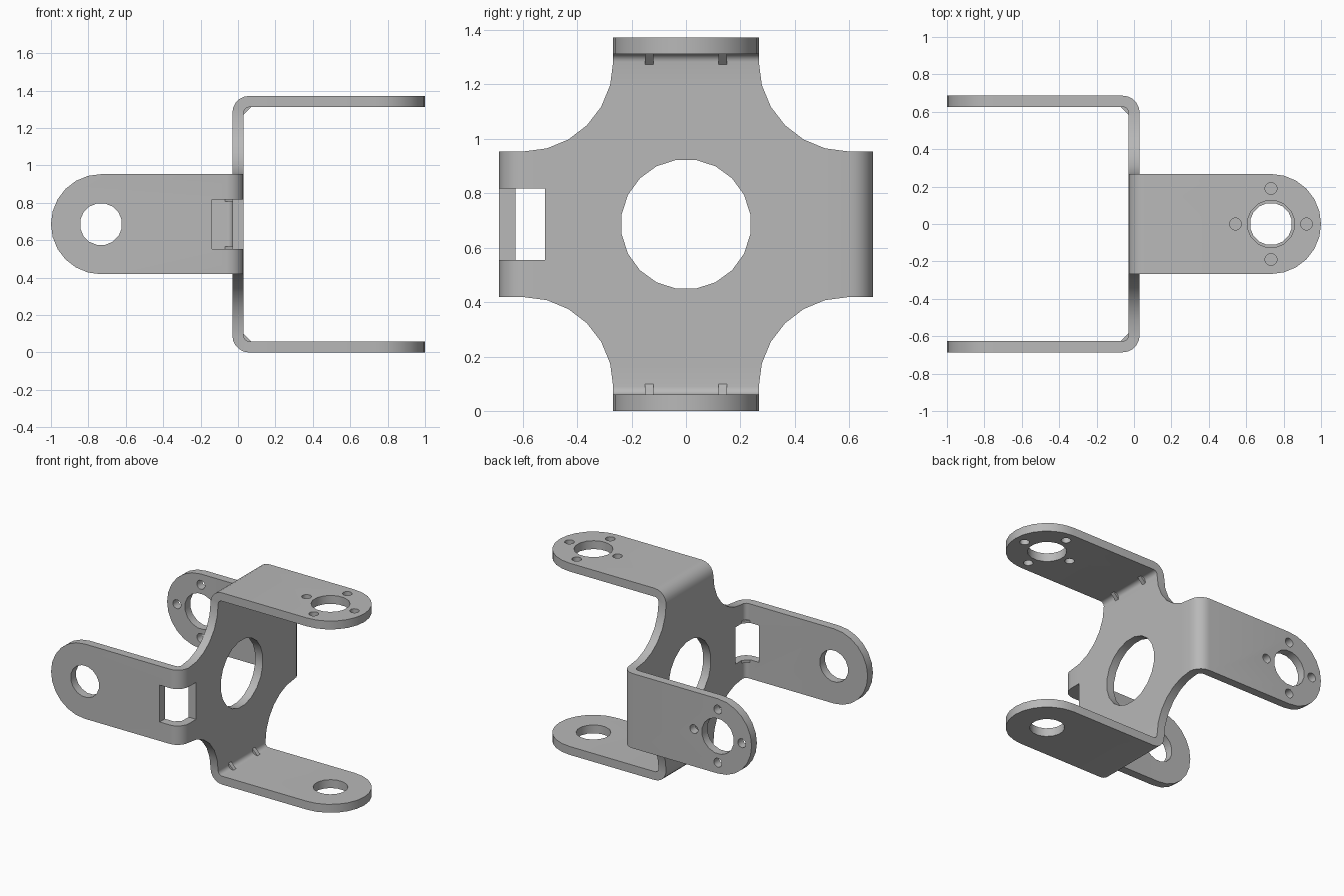
import bpy, bmesh
from math import sin, cos, pi, radians
from mathutils import Matrix, Vector

if "Cube" in bpy.data.objects:
    bpy.data.objects.remove(bpy.data.objects["Cube"], do_unlink=True)

H = 0.686              # half height; also the centre height
T = 0.06               # sheet thickness
W = 0.2675             # half width of an arm
R_IN, R_OUT = 0.03, 0.09
C = H - R_OUT          # where the bends begin
END = 1 - W            # centre of the rounded arm ends

metal = bpy.data.materials.new("grey metal")
metal.use_nodes = True
grey = (0.48, 0.48, 0.48, 1)
metal.diffuse_color = grey
metal.node_tree.nodes["Principled BSDF"].inputs["Base Color"].default_value = grey


def arc(cx, cy, r, start, end, steps):
    angles = [radians(start + (end - start) * i / steps) for i in range(steps + 1)]
    return [(cx + r * cos(a), cy + r * sin(a)) for a in angles]


def circle(cx, cy, r, sides):
    half = 180 / sides
    return arc(cx, cy, r, half, half + 360, sides)[:-1]


def prism(bm, outline, axis, lo, hi, frame):
    """Extrude a flat outline along one axis of a local frame."""
    rings = []
    for h in (lo, hi):
        ring = []
        for p in outline:
            co = list(p)
            co.insert(axis, h)
            ring.append(bm.verts.new(frame @ Vector(co)))
        rings.append(ring)
    a, b = rings
    bm.faces.new(a)
    bm.faces.new(b[::-1])
    for i in range(len(a)):
        j = (i + 1) % len(a)
        bm.faces.new((a[i], b[i], b[j], a[j]))


def finish(bm, name):
    bmesh.ops.recalc_face_normals(bm, faces=bm.faces)
    mesh = bpy.data.meshes.new(name)
    bm.to_mesh(mesh)
    bm.free()
    mesh.materials.append(metal)
    obj = bpy.data.objects.new(name, mesh)
    bpy.context.collection.objects.link(obj)
    return obj


def arm_frame(side, radial):
    """Local axes: along the arm, outward from the centre, across the arm."""
    u, r = Vector((side, 0, 0)), Vector(radial)
    m = Matrix((u, r, u.cross(r))).transposed().to_4x4()
    return Matrix.Translation((0, 0, H)) @ m


arms = {
    "top": arm_frame(1, (0, 0, 1)),
    "bottom": arm_frame(1, (0, 0, -1)),
    "front": arm_frame(-1, (0, -1, 0)),
    "back": arm_frame(-1, (0, 1, 0)),
}
centre = Matrix.Translation((0, 0, H))
body, ribs, cuts = bmesh.new(), bmesh.new(), bmesh.new()

# Cross-shaped plate with four concave corners and a central hole
outline = []
for k in range(4):
    for y, z in arc(C, C, C - W, 270, 180, 6):
        p = Matrix.Rotation(k * pi / 2, 2) @ Vector((y, z))
        outline.append((p.x, p.y))
prism(body, outline, 0, -T / 2, T / 2, centre)
prism(cuts, circle(0, 0, 0.239, 20), 0, -0.2, 0.2, centre)

# Four bent arms with round ends, holes and corner ribs
bend_u = T / 2 + R_IN
bend = arc(bend_u, C, R_OUT, 180, 90, 5) + arc(bend_u, C, R_IN, 90, 180, 5)
tongue = [(bend_u, -W)] + arc(END, 0, W, -90, 90, 12) + [(bend_u, W)]
u0, r0, leg = T / 2, H - T, 0.04
rib = [(u0 - 0.01, r0 - leg), (u0, r0 - leg), (u0 + leg, r0),
       (u0 + leg, r0 + 0.01), (u0 - 0.01, r0 + 0.01)]

for name, frame in arms.items():
    prism(body, bend, 2, -W, W, frame)
    prism(body, tongue, 1, H - T, H, frame)
    for w in (-0.135, 0.135):
        prism(ribs, rib, 2, w - 0.015, w + 0.015, frame)
    mount = name in ("top", "back")
    prism(cuts, circle(END, 0, 0.127 if mount else 0.113, 16), 1, 0.5, 0.8, frame)
    if mount:
        for k in range(4):
            a = k * pi / 2
            screw = circle(END + 0.19 * cos(a), 0.19 * sin(a), 0.032, 12)
            prism(cuts, screw, 1, 0.5, 0.8, frame)

# Slot through the front bend
slot = [(-0.1, 0.517), (0.14, 0.517), (0.14, 0.8), (-0.1, 0.8)]
prism(cuts, slot, 2, -0.132, 0.132, arms["front"])

# Weld plate, bends and arms into one skin
bmesh.ops.remove_doubles(body, verts=body.verts, dist=0.0002)
inner = [f for f in body.faces if all(len(e.link_faces) > 2 for e in f.edges)]
bmesh.ops.delete(body, geom=inner, context="FACES_ONLY")

parts = [finish(body, "bracket_body"), finish(ribs, "corner_ribs")]
cutter = finish(cuts, "hole_cutter")
cutter.hide_render = True

# Cut the openings and shade
for obj in parts:
    mod = obj.modifiers.new("openings", "BOOLEAN")
    mod.operation = "DIFFERENCE"
    mod.solver = "EXACT"
    mod.object = cutter
    bpy.ops.object.select_all(action="DESELECT")
    obj.select_set(True)
    bpy.context.view_layer.objects.active = obj
    bpy.ops.object.modifier_apply(modifier=mod.name)
    bpy.ops.object.shade_smooth_by_angle(angle=radians(35))
bpy.data.objects.remove(cutter, do_unlink=True)
